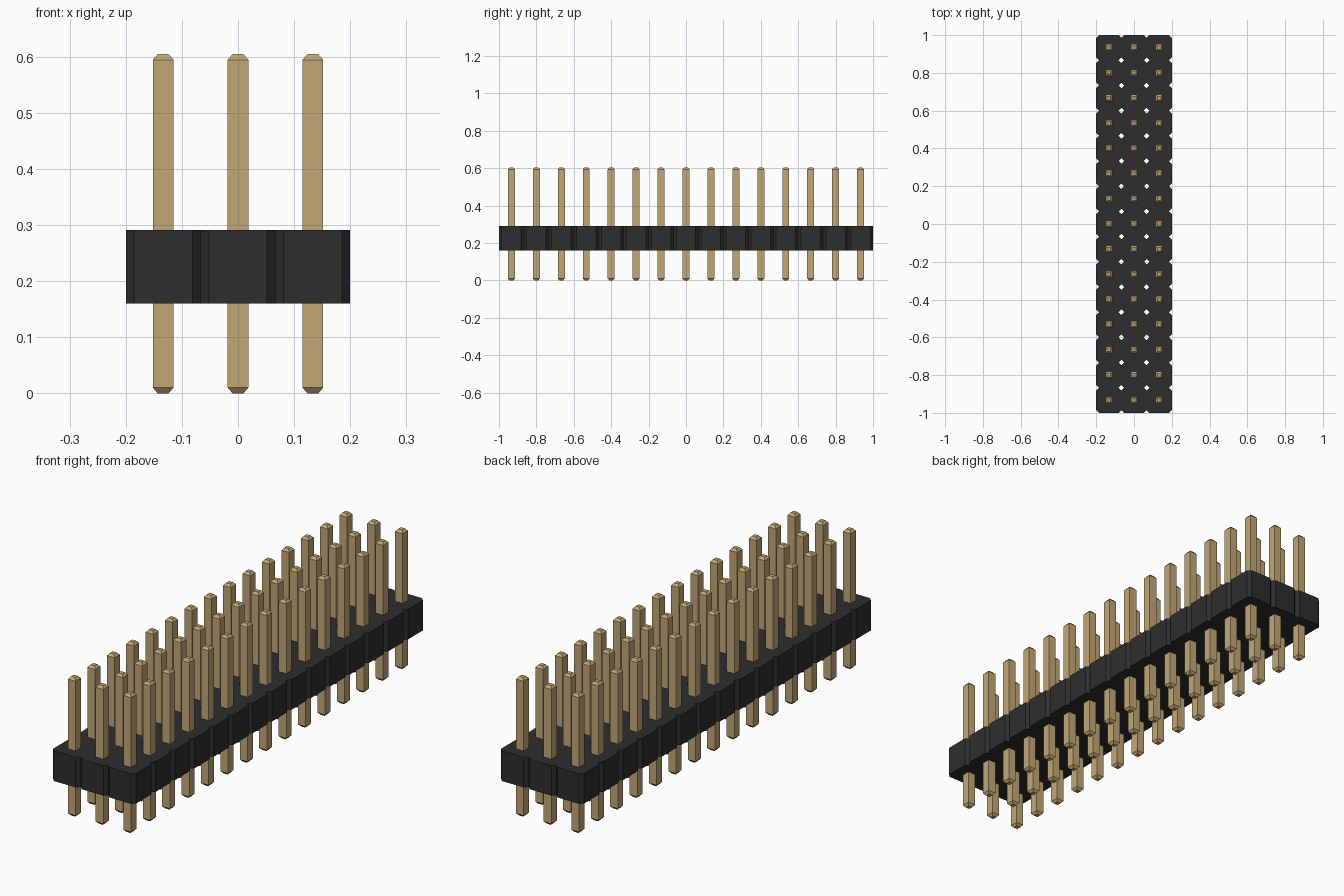
import bpy, bmesh
from mathutils import Vector

if "Cube" in bpy.data.objects:
    bpy.data.objects.remove(bpy.data.objects["Cube"], do_unlink=True)

COLS, ROWS = 3, 15
PITCH = 2 / ROWS
CHAMFER = 0.0147
BODY_Z = (0.16, 0.291)
PIN_HALF, TIP_HALF, PIN_TOP, TIP = 0.0185, 0.0095, 0.605, 0.0105


def material(name, rgb):
    m = bpy.data.materials.new(name)
    m.use_nodes = True
    m.diffuse_color = (*rgb, 1)
    bsdf = next(n for n in m.node_tree.nodes if n.type == 'BSDF_PRINCIPLED')
    bsdf.inputs["Base Color"].default_value = (*rgb, 1)
    return m


def add_object(name, mesh, mat=None):
    if mat:
        mesh.materials.append(mat)
    ob = bpy.data.objects.new(name, mesh)
    bpy.context.collection.objects.link(ob)
    return ob


def mesh_from(bm, name):
    bmesh.ops.recalc_face_normals(bm, faces=bm.faces[:])
    me = bpy.data.meshes.new(name)
    bm.to_mesh(me)
    bm.free()
    return me


black = material("black plastic", (0.027, 0.027, 0.027))
gold = material("pale gold", (0.54, 0.39, 0.18))

centres = [((i - (COLS - 1) / 2) * PITCH, (j - (ROWS - 1) / 2) * PITCH)
           for i in range(COLS) for j in range(ROWS)]

# Housing: joined chamfered cells, extruded upwards as one solid
bm = bmesh.new()
h, c = PITCH / 2, PITCH / 2 - CHAMFER
octagon = [(h, -c), (h, c), (c, h), (-c, h), (-h, c), (-h, -c), (-c, -h), (c, -h)]
for x, y in centres:
    bm.faces.new([bm.verts.new((x + u, y + v, BODY_Z[0])) for u, v in octagon])
bmesh.ops.remove_doubles(bm, verts=bm.verts[:], dist=0.0005)
top = bmesh.ops.extrude_face_region(bm, geom=bm.faces[:], use_keep_orig=True)
bmesh.ops.translate(bm, vec=Vector((0, 0, BODY_Z[1] - BODY_Z[0])),
                    verts=[g for g in top["geom"] if isinstance(g, bmesh.types.BMVert)])
add_object("housing", mesh_from(bm, "housing"), black)

# Pin: square rod with tapered ends
bm = bmesh.new()
sections = [(0, TIP_HALF), (TIP, PIN_HALF), (PIN_TOP - TIP, PIN_HALF), (PIN_TOP, TIP_HALF)]
rings = [[bm.verts.new((sx * r, sy * r, z))
          for sx, sy in ((-1, -1), (1, -1), (1, 1), (-1, 1))] for z, r in sections]
for a, b in zip(rings, rings[1:]):
    for k in range(4):
        n = (k + 1) % 4
        bm.faces.new((a[k], a[n], b[n], b[k]))
bm.faces.new(rings[0])
bm.faces.new(rings[-1])
pin_mesh = mesh_from(bm, "pin")
pin_mesh.materials.append(gold)

# Grid of pins sharing one mesh
for n, (x, y) in enumerate(centres):
    add_object(f"pin_{n + 1:02d}", pin_mesh).location = (x, y, 0)
